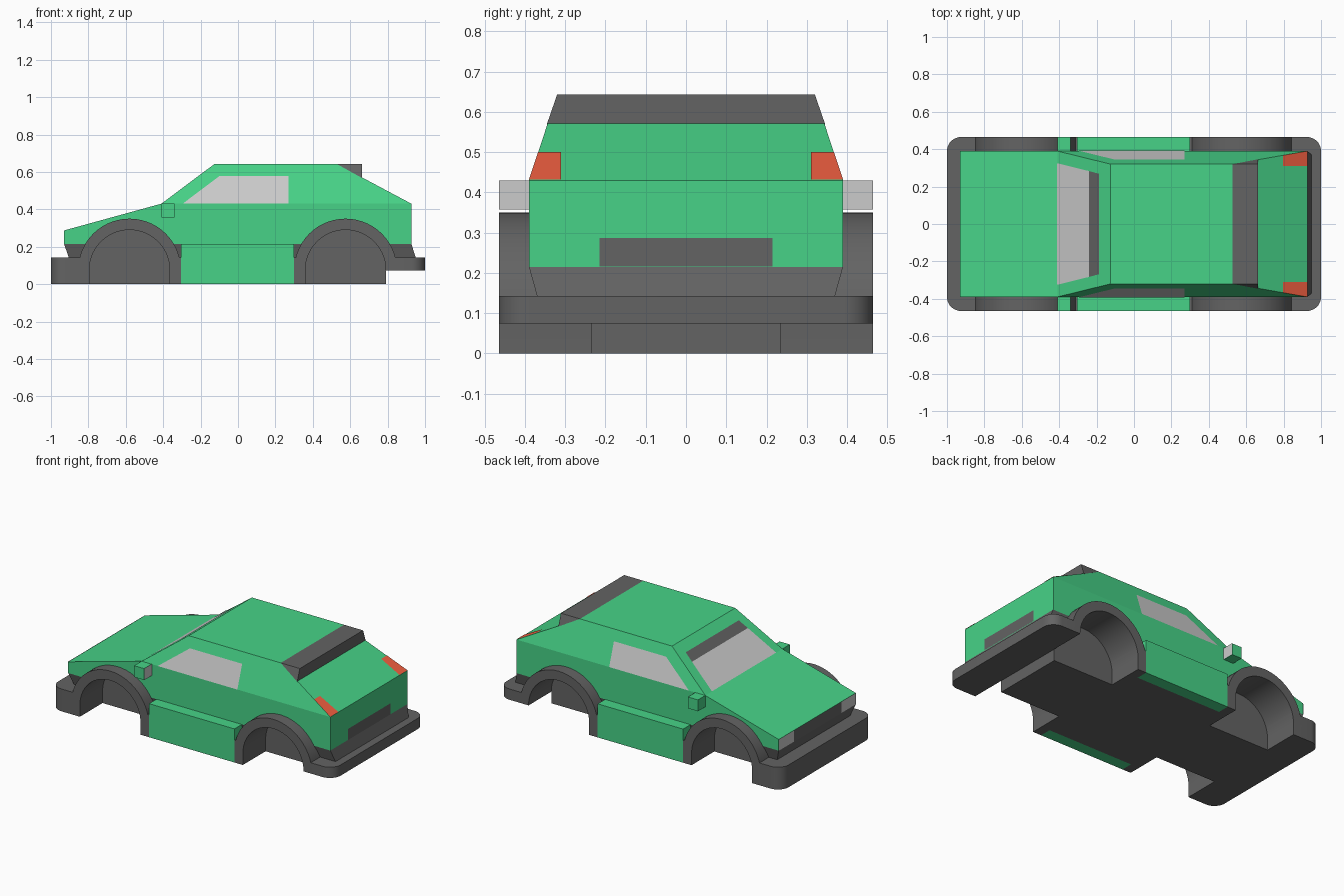
import bpy, bmesh
from math import sin, cos, pi
from mathutils import Vector

if "Cube" in bpy.data.objects:
    bpy.data.objects.remove(bpy.data.objects["Cube"])


def material(name, rgb):
    m = bpy.data.materials.new(name)
    m.diffuse_color = (*rgb, 1)
    m.use_nodes = True
    m.node_tree.nodes["Principled BSDF"].inputs["Base Color"].default_value = m.diffuse_color
    return m


GREEN = material("green_paint", (0.063, 0.65, 0.245))
DARK = material("dark_trim", (0.126, 0.126, 0.126))
RED = material("red_lamp", (0.88, 0.115, 0.052))


def finish(name, bm, mat=None, solid=True):
    if solid:
        bmesh.ops.recalc_face_normals(bm, faces=bm.faces)
    me = bpy.data.meshes.new(name)
    bm.to_mesh(me)
    bm.free()
    ob = bpy.data.objects.new(name, me)
    bpy.context.collection.objects.link(ob)
    if mat:
        me.materials.append(mat)
    return ob


def prism(name, profile, y0, y1, mat=None):
    """Extrude an (x, z) outline from y0 to y1."""
    bm = bmesh.new()
    face = bm.faces.new([bm.verts.new((x, y0, z)) for x, z in profile])
    out = bmesh.ops.extrude_face_region(bm, geom=[face])["geom"]
    bmesh.ops.translate(bm, vec=(0, y1 - y0, 0),
                        verts=[v for v in out if isinstance(v, bmesh.types.BMVert)])
    return finish(name, bm, mat)


def box(name, x0, x1, y0, y1, z0, z1, mat=None):
    return prism(name, [(x0, z0), (x1, z0), (x1, z1), (x0, z1)], y0, y1, mat)


def frustum(name, low, high, mat):
    """Tapered block; each level is (x0, x1, half_width, z)."""
    bm = bmesh.new()
    rings = [[bm.verts.new(p) for p in ((a, -w, z), (b, -w, z), (b, w, z), (a, w, z))]
             for a, b, w, z in (low, high)]
    for r in rings:
        bm.faces.new(r)
    for i in range(4):
        j = (i + 1) % 4
        bm.faces.new((rings[0][i], rings[0][j], rings[1][j], rings[1][i]))
    return finish(name, bm, mat)


def panel(name, pts, mat=None, inside=(0, 0, 0.2)):
    """Flat face laid just above a surface, facing away from the inside point."""
    p = [Vector(q) for q in pts]
    n = (p[1] - p[0]).cross(p[2] - p[0]).normalized()
    if n.dot(sum(p, Vector()) / len(p) - Vector(inside)) < 0:
        p.reverse()
        n = -n
    bm = bmesh.new()
    bm.faces.new([bm.verts.new(q + n * 0.002) for q in p])
    return finish(name, bm, mat, solid=False)


def cut(ob, cutters):
    """Subtract the cutters and keep the result."""
    for c in cutters:
        m = ob.modifiers.new("cut", 'BOOLEAN')
        m.object, m.operation, m.solver = c, 'DIFFERENCE', 'EXACT'
    dg = bpy.context.evaluated_depsgraph_get()
    me = bpy.data.meshes.new_from_object(ob.evaluated_get(dg))
    ob.modifiers.clear()
    ob.data = me
    for c in cutters:
        bpy.data.objects.remove(c)


def smooth(ob):
    bpy.ops.object.select_all(action='DESELECT')
    ob.select_set(True)
    bpy.context.view_layer.objects.active = ob
    bpy.ops.object.shade_smooth_by_angle(angle=0.5)


AXLES = ((-0.58, 1), (0.575, -1))   # x centre, direction towards the sill
HUB_Z, R_IN, R_OUT = 0.075, 0.215, 0.275
WELL_Y, SIDE_Y = 0.233, 0.465


def arc(cx, r, n=28):
    return [(cx + r * cos(pi * i / n), HUB_Z + r * sin(pi * i / n)) for i in range(n + 1)]


def tunnel(cx, r, z0):
    return [(cx + r, z0)] + arc(cx, r) + [(cx - r, z0)]


def well_cutters(r):
    return [prism("well_cutter", tunnel(cx, r, -0.1), s * WELL_Y, s * 0.6)
            for cx, _ in AXLES for s in (1, -1)]


# Chassis: rounded slab with sill slots, wheel wells and raised rear bumper
chassis = box("chassis", -1, 1, -SIDE_Y, SIDE_Y, 0, 0.143, DARK)
bm = bmesh.new()
bm.from_mesh(chassis.data)
edges = [e for e in bm.edges if abs(e.verts[0].co.z - e.verts[1].co.z) > 0.1]
bmesh.ops.bevel(bm, geom=edges, offset=0.075, segments=8, profile=0.5, affect='EDGES')
bm.to_mesh(chassis.data)
bm.free()
cut(chassis, well_cutters(R_IN)
    + [box("slot_cutter", -0.305, 0.30, s * 0.39, s * 0.6, -0.1, 0.3) for s in (1, -1)]
    + [box("rear_cutter", 0.79, 1.2, -0.6, 0.6, -0.1, 0.074)])
smooth(chassis)

# Lower skirt, lower body and cabin
skirt = frustum("skirt", (-0.905, 0.95, 0.37, 0.143), (-0.93, 0.927, 0.39, 0.215), DARK)
body = prism("lower_body", [(-0.93, 0.215), (-0.93, 0.287), (-0.41, 0.43), (0.927, 0.43),
                            (0.927, 0.215)], -0.39, 0.39, GREEN)
for part in (skirt, body):
    cut(part, well_cutters(0.235))
frustum("cabin", (-0.41, 0.927, 0.39, 0.43), (-0.125, 0.527, 0.32, 0.643), GREEN)

# Roof spoiler
bm = bmesh.new()
tri = [[bm.verts.new(p) for p in ((0.527, s * 0.32, 0.643), (0.662, s * 0.32, 0.643),
                                  (0.662, s * 0.346, 0.568))] for s in (-1, 1)]
for t in tri:
    bm.faces.new(t)
for i in range(3):
    j = (i + 1) % 3
    bm.faces.new((tri[0][i], tri[0][j], tri[1][j], tri[1][i]))
finish("spoiler", bm, DARK)

for s in (-1, 1):
    # Wheel arches with inner liners
    for cx, d in AXLES:
        ring = arc(cx, R_OUT) + arc(cx, R_IN)[::-1]
        smooth(prism("wheel_arch", ring, s * WELL_Y, s * SIDE_Y, DARK))
        a, b = sorted((cx + d * R_IN, cx + d * R_OUT))
        box("arch_leg", a, b, s * WELL_Y, s * SIDE_Y, 0, HUB_Z, DARK)
        prism("well_liner", tunnel(cx, R_IN, 0), s * 0.22, s * 0.235, DARK)
    # Sill and door mirror
    box("sill", -0.305, 0.30, s * 0.39, s * SIDE_Y, 0, 0.215, GREEN)
    box("mirror", -0.41, -0.34, s * 0.385, s * SIDE_Y, 0.357, 0.43, GREEN)
    panel("mirror_glass", [(-0.34, s * y, z) for y, z in
                           ((0.39, 0.357), (SIDE_Y, 0.357), (SIDE_Y, 0.43), (0.39, 0.43))],
          inside=(-0.4, s * 0.42, 0.4))

    # Side window on the leaning cabin wall
    def side_y(z):
        return 0.39 - (z - 0.43) * 0.07 / 0.213
    panel("side_window", [(x, s * side_y(z), z) for x, z in
                          ((-0.295, 0.43), (0.27, 0.43), (0.27, 0.577), (-0.10, 0.577))])
    # Tail lamp on the rear slope
    panel("tail_lamp", [(0.927, s * 0.31, 0.43), (0.927, s * 0.39, 0.43),
                        (0.797, s * side_y(0.499), 0.499), (0.797, s * 0.31, 0.499)], RED)
    # Headlamp
    panel("headlamp", [(-0.93, s * y, z) for y, z in
                       ((0.24, 0.216), (0.39, 0.216), (0.39, 0.287), (0.24, 0.287))])


# Windscreen and its dark sun strip, placed along the front slope
def screen(t, y):
    return (-0.41 + 0.285 * t, y, 0.43 + 0.213 * t)


for name, t0, w0, t1, w1, mat in (("windscreen", 0, 0.325, 0.6, 0.283, None),
                                  ("sun_strip", 0.6, 0.283, 0.79, 0.268, DARK)):
    panel(name, [screen(t0, -w0), screen(t0, w0), screen(t1, w1), screen(t1, -w1)], mat)

# Grille and rear plate recess
for name, x, w in (("grille", -0.93, 0.24), ("rear_plate", 0.927, 0.215)):
    panel(name, [(x, -w, 0.216), (x, w, 0.216), (x, w, 0.287), (x, -w, 0.287)], DARK)
